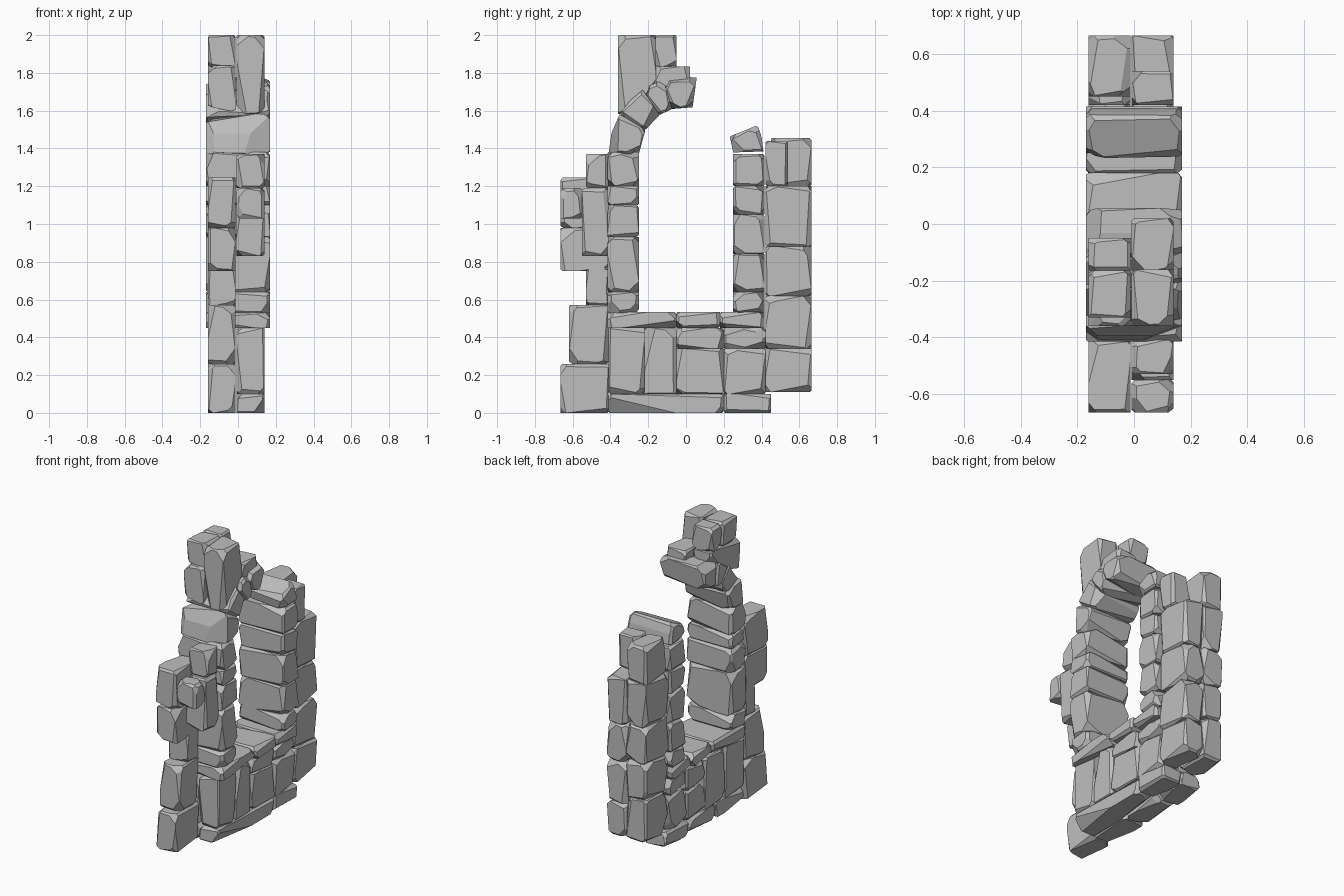
import bpy
import bmesh
import math
import random
from mathutils import Vector

random.seed(7)

default_cube = bpy.data.objects.get("Cube")
if default_cube:
    bpy.data.objects.remove(default_cube, do_unlink=True)

# One plain stone colour
stone_grey = bpy.data.materials.new("stone_grey")
stone_grey.use_nodes = True
colour = (0.52, 0.52, 0.52, 1)
stone_grey.diffuse_color = colour
stone_grey.node_tree.nodes["Principled BSDF"].inputs["Base Color"].default_value = colour

# Depth of each leaf of the wall, as x ranges
INNER = (-0.16, -0.012)
OUTER = (-0.008, 0.14)
FULL = (-0.17, 0.17)


def slice_off(bm, point, normal):
    """Cut away everything beyond a plane and close the hole."""
    geom = bm.verts[:] + bm.edges[:] + bm.faces[:]
    bmesh.ops.bisect_plane(bm, geom=geom, plane_co=point, plane_no=normal,
                           dist=1e-5, clear_outer=True)
    rim = [e for e in bm.edges if e.is_boundary]
    if rim:
        bmesh.ops.edgeloop_fill(bm, edges=rim)


def jitter(amount):
    return Vector([random.uniform(-amount, amount) for _ in range(3)])


def add_stone(target, outline, depth):
    """Extrude a (y, z) outline across the depth and chip its edges."""
    bm = bmesh.new()
    back = [bm.verts.new((depth[0], y, z)) for y, z in outline]
    front = [bm.verts.new((depth[1], y, z)) for y, z in outline]
    bm.faces.new(back[::-1])
    bm.faces.new(front)
    for i in range(len(outline)):
        j = (i + 1) % len(outline)
        bm.faces.new((back[i], back[j], front[j], front[i]))
    bmesh.ops.recalc_face_normals(bm, faces=bm.faces[:])

    # Worn edges, then a few broken corners
    cuts = []
    for e in bm.edges:
        normals = [f.normal for f in e.link_faces]
        if normals[0].dot(normals[1]) < 0.6:
            n = (normals[0] + normals[1] + jitter(0.22)).normalized()
            middle = (e.verts[0].co + e.verts[1].co) / 2
            cuts.append((middle - n * random.uniform(0.004, 0.013), n))
    for v in bm.verts:
        if random.random() < 0.5:
            n = (sum((f.normal for f in v.link_faces), Vector()) + jitter(0.6)).normalized()
            cuts.append((v.co - n * random.uniform(0.015, 0.04), n))
    for point, normal in cuts:
        slice_off(bm, point, normal)

    mesh = bpy.data.meshes.new("stone")
    bm.to_mesh(mesh)
    bm.free()
    target.from_mesh(mesh)
    bpy.data.meshes.remove(mesh)


def rect(y0, y1, z0, z1):
    return [(y0, z0), (y1, z0), (y1, z1), (y0, z1)]


def column(y0, y1, *levels):
    """Stones stacked between successive heights."""
    return [rect(y0, y1, a, b) for a, b in zip(levels, levels[1:])]


def row(z0, z1, *marks):
    """Stones laid side by side."""
    return [rect(a, b, z0, z1) for a, b in zip(marks, marks[1:])]


def voussoir(a0, a1, centre=1.37, inner=0.25, outer=0.41):
    """Wedge of the arch between two angles in degrees."""
    points = []
    for radius, angle in ((inner, a0), (outer, a0), (outer, (a0 + a1) / 2),
                          (outer, a1), (inner, a1)):
        t = math.radians(angle)
        points.append((radius * math.cos(t), centre + radius * math.sin(t)))
    return points


def part(name, depth, outlines):
    bm = bmesh.new()
    for outline in outlines:
        add_stone(bm, outline, depth)
    mesh = bpy.data.meshes.new(name)
    bm.to_mesh(mesh)
    bm.free()
    mesh.materials.append(stone_grey)
    obj = bpy.data.objects.new(name, mesh)
    bpy.context.collection.objects.link(obj)


# Wall below the window
part("outer_base", OUTER,
     row(0, 0.1, -0.41, 0.2, 0.45) + row(0.1, 0.45, -0.41, -0.22, -0.05)
     + column(-0.05, 0.2, 0.1, 0.34, 0.45) + column(0.2, 0.42, 0.1, 0.34, 0.45))
part("inner_base", INNER,
     row(0, 0.1, -0.41, -0.1, 0.2, 0.45) + row(0.1, 0.45, -0.41, -0.2, 0.02)
     + column(0.02, 0.22, 0.1, 0.3, 0.45) + column(0.22, 0.42, 0.1, 0.34, 0.45))

# Window surround, running through the whole wall
part("sill", FULL, row(0.45, 0.535, -0.415, -0.05, 0.18, 0.415))
part("front_jamb", FULL, column(-0.415, -0.25, 0.53, 0.64, 0.93, 1.1, 1.2, 1.38))
part("back_jamb", FULL, column(0.25, 0.415, 0.53, 0.64, 0.84, 1.05, 1.2, 1.37))
part("broken_arch", FULL,
     [voussoir(*pair) for pair in ((149, 180), (124, 149), (107, 124), (82, 107), (2, 22))])

# Ragged front end
part("inner_front_stones", INNER,
     column(-0.665, -0.41, 0, 0.26) + column(-0.62, -0.41, 0.26, 0.57)
     + column(-0.53, -0.41, 0.57, 0.76) + column(-0.665, -0.41, 0.75, 0.98, 1.245))
part("outer_front_stones", OUTER,
     column(-0.55, -0.41, 0.83, 1.19) + column(-0.53, -0.41, 1.19, 1.37)
     + column(-0.665, -0.55, 1.03, 1.19))
part("front_infill", INNER, column(-0.53, -0.41, 0.57, 0.83))

# Pier at the back end
part("outer_pier", OUTER,
     column(0.42, 0.665, 0.11, 0.34, 0.62, 0.88, 1.2) + column(0.42, 0.54, 1.2, 1.44))
part("inner_pier", INNER,
     column(0.42, 0.665, 0.11, 0.4, 0.65, 0.9, 1.2) + column(0.45, 0.665, 1.2, 1.455))

# Stones left standing above the arch
crown_foot = [(-0.36, 1.58), (-0.3, 1.6), (-0.16, 1.72), (-0.16, 2), (-0.36, 2)]
part("outer_crown", OUTER, [crown_foot, rect(-0.17, 0.02, 1.71, 1.835)])
part("inner_crown", INNER,
     [[(-0.36, 1.58), (-0.3, 1.6), (-0.05, 1.75), (-0.05, 1.84), (-0.36, 1.84)]]
     + row(1.83, 2, -0.33, -0.165, -0.05))
